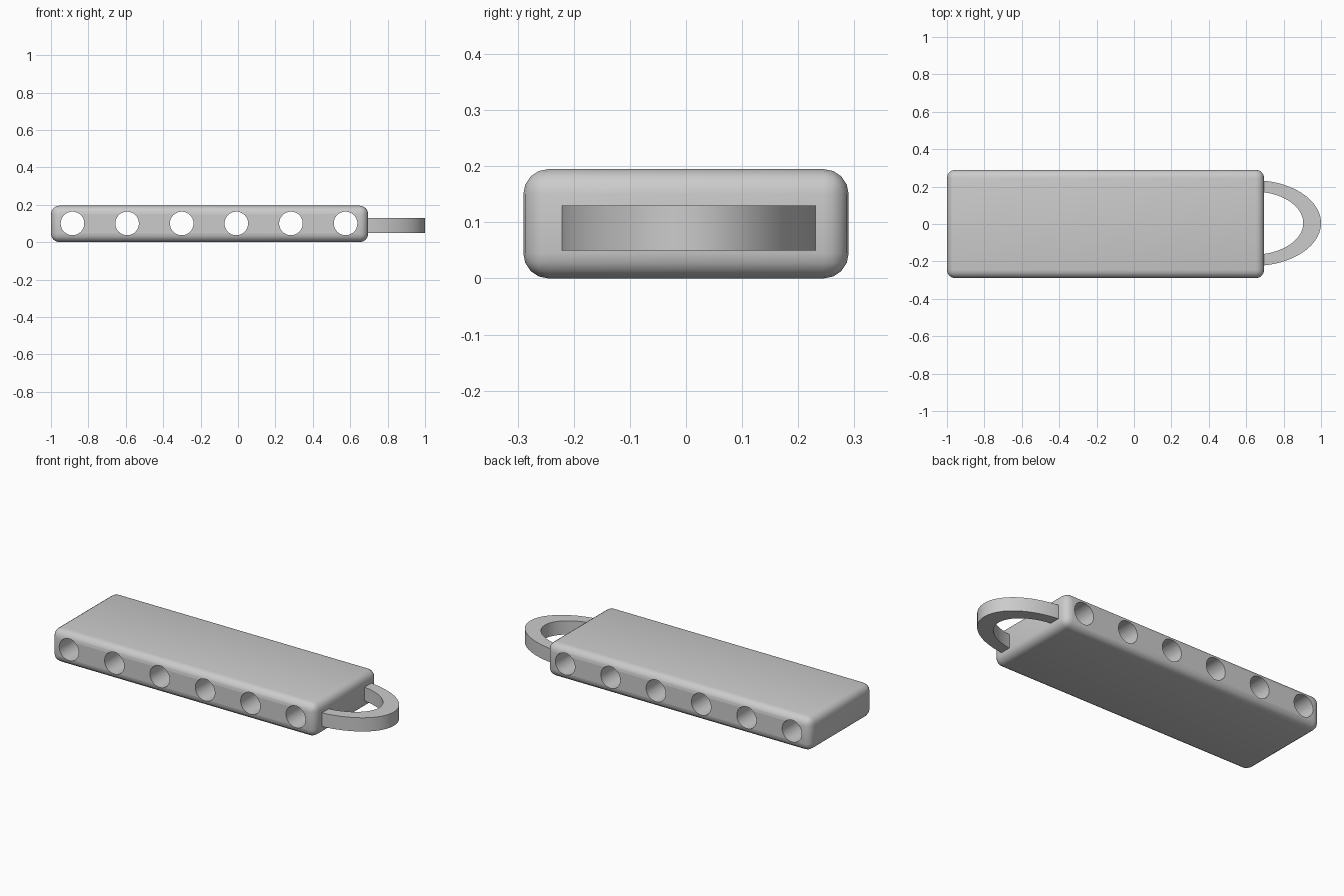
import bpy, bmesh, math

old = bpy.data.objects.get("Cube")
if old:
    bpy.data.objects.remove(old, do_unlink=True)

grey = bpy.data.materials.new("plain_grey")
grey.use_nodes = True
COLOUR = (0.6, 0.6, 0.6, 1)
grey.diffuse_color = COLOUR
grey.node_tree.nodes["Principled BSDF"].inputs["Base Color"].default_value = COLOUR


def activate(obj):
    bpy.ops.object.select_all(action="DESELECT")
    obj.select_set(True)
    bpy.context.view_layer.objects.active = obj


def finish(obj, angle):
    activate(obj)
    bpy.ops.object.shade_smooth_by_angle(angle=math.radians(angle))


# Rounded slab
bpy.ops.mesh.primitive_cube_add(size=1, location=(-0.152, 0, 0.0975))
body = bpy.context.object
body.name = "body"
body.scale = (1.696, 0.58, 0.195)
bpy.ops.object.transform_apply(location=True, scale=True)
body.data.materials.append(grey)
bevel = body.modifiers.new("rounded_edges", "BEVEL")
bevel.width = 0.045
bevel.segments = 4
bpy.ops.object.modifier_apply(modifier=bevel.name)

# Row of round holes through the slab from front to back
for i in range(6):
    bpy.ops.mesh.primitive_cylinder_add(
        vertices=48, radius=0.063, depth=1,
        location=(-0.885 + 0.292 * i, 0, 0.1), rotation=(math.pi / 2, 0, 0))
    cutter = bpy.context.object
    cutter.name = "hole_cutter"
    cutter.hide_render = True
    cut = body.modifiers.new("hole", "BOOLEAN")
    cut.operation = "DIFFERENCE"
    cut.solver = "EXACT"
    cut.object = cutter
    activate(body)
    bpy.ops.object.modifier_apply(modifier=cut.name)
    bpy.data.objects.remove(cutter, do_unlink=True)
finish(body, 35)

# Half-oval loop at the end, seated inside the slab
STEPS = 40
bm = bmesh.new()
sections = []
for i in range(STEPS + 1):
    a = math.pi * (i / STEPS - 0.5)
    section = []
    for k, z in ((1, 0.05), (1, 0.13), (0.736, 0.13), (0.736, 0.05)):
        x = 0.64 + 0.36 * k * math.cos(a)
        y = 0.005 + 0.229 * k * math.sin(a)
        section.append(bm.verts.new((x, y, z)))
    sections.append(section)
for s, t in zip(sections, sections[1:]):
    for j in range(4):
        n = (j + 1) % 4
        bm.faces.new((s[j], t[j], t[n], s[n]))
bm.faces.new(sections[0])
bm.faces.new(sections[-1])
bmesh.ops.recalc_face_normals(bm, faces=bm.faces)
mesh = bpy.data.meshes.new("loop")
bm.to_mesh(mesh)
bm.free()
mesh.materials.append(grey)
loop = bpy.data.objects.new("loop", mesh)
bpy.context.collection.objects.link(loop)
finish(loop, 35)
